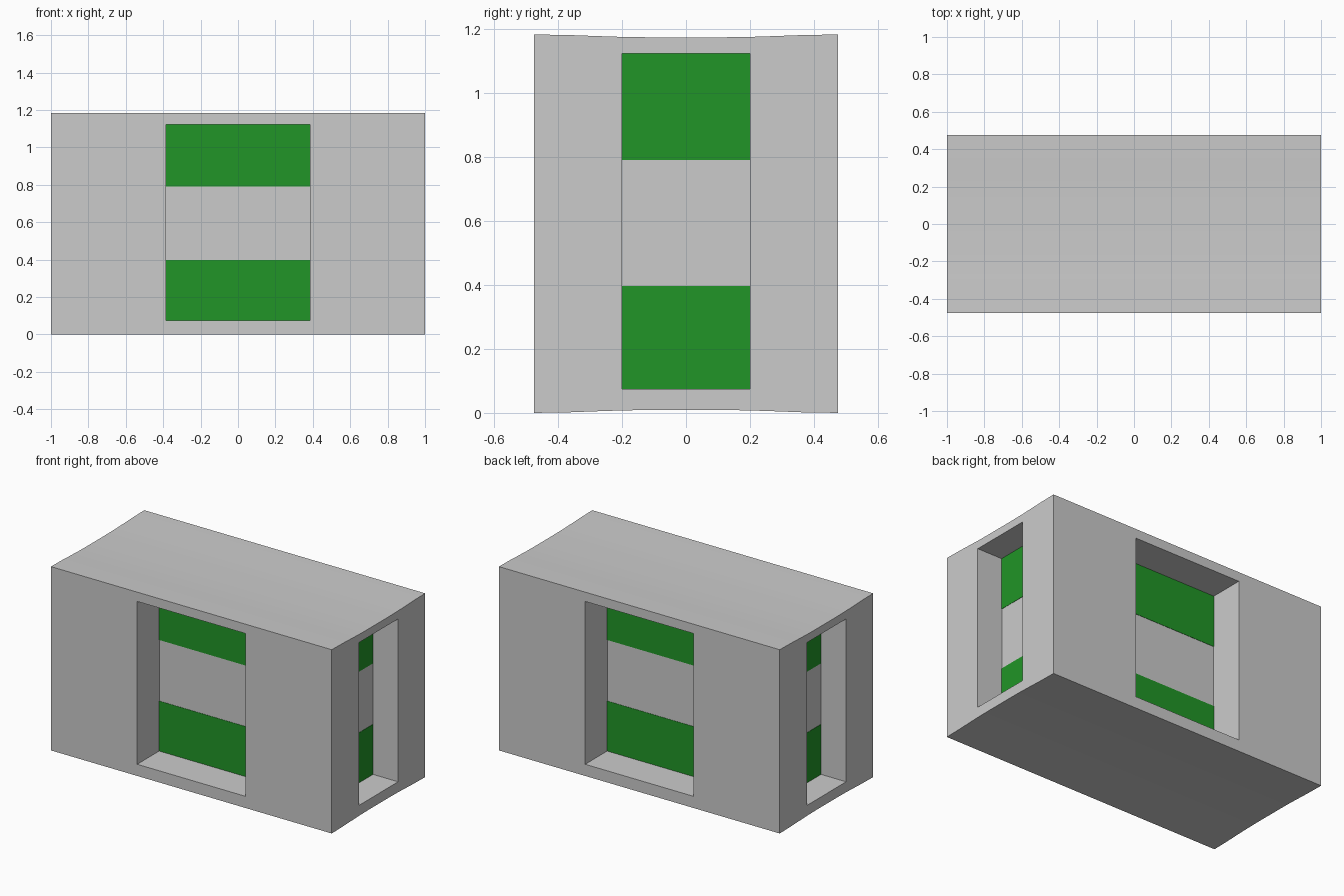
import bpy, bmesh
from mathutils import Vector

if "Cube" in bpy.data.objects:
    bpy.data.objects.remove(bpy.data.objects["Cube"])

HX, HY = 1.0, 0.475          # half length and half depth
FX, FY = 0.385, 0.25         # front/back recess: half width, y of its floor
SX, SY = 0.82, 0.20          # side recess: x of its floor, half width
Z0, Z1 = 0.075, 1.123        # recess bottom and top
GREEN_BANDS = [(Z0, 0.397), (0.79, Z1)]


def add_object(name, bm):
    bmesh.ops.recalc_face_normals(bm, faces=bm.faces)
    mesh = bpy.data.meshes.new(name)
    bm.to_mesh(mesh)
    bm.free()
    obj = bpy.data.objects.new(name, mesh)
    bpy.context.collection.objects.link(obj)
    return obj


def add_box(bm, lo, hi):
    lo, hi = Vector(lo), Vector(hi)
    size, mid = hi - lo, (lo + hi) / 2
    for v in bmesh.ops.create_cube(bm, size=1)["verts"]:
        v.co = Vector(a * b for a, b in zip(v.co, size)) + mid


def four_sides(bm, z0, z1, front, side):
    """Boxes on all four sides; front and side give the outward ranges."""
    for s in (-1, 1):
        ya, yb = sorted(s * v for v in front)
        xa, xb = sorted(s * v for v in side)
        add_box(bm, (-FX, ya, z0), (FX, yb, z1))
        add_box(bm, (xa, -SY, z0), (xb, SY, z1))


# Body: long block with slightly dished top and bottom
half = [(HY, 0.0), (0.36, 0.002), (0.28, 0.005), (0.19, 0.008), (0.1, 0.009)]
dish = half + [(-y, d) for y, d in reversed(half)]
profile = [(y, d) for y, d in dish] + [(y, 1.183 - d) for y, d in reversed(dish)]
bm = bmesh.new()
face = bm.faces.new([bm.verts.new((-HX, y, z)) for y, z in profile])
ext = bmesh.ops.extrude_face_region(bm, geom=[face])["geom"]
bmesh.ops.translate(bm, vec=(2 * HX, 0, 0),
                    verts=[g for g in ext if isinstance(g, bmesh.types.BMVert)])
body = add_object("body", bm)

# Recesses cut into all four sides
bm = bmesh.new()
four_sides(bm, Z0, Z1, (FY, 0.6), (SX, 1.2))
cutter = add_object("recess_cutter", bm)
cutter.hide_render = True
mod = body.modifiers.new("recesses", 'BOOLEAN')
mod.operation, mod.solver, mod.object = 'DIFFERENCE', 'EXACT', cutter
bpy.context.view_layer.objects.active = body
body.select_set(True)
bpy.ops.object.modifier_apply(modifier=mod.name)
bpy.data.objects.remove(cutter)
bpy.ops.object.shade_smooth_by_angle()

# Green bands on the recess floors
green = bpy.data.materials.new("green")
green.diffuse_color = (0.015, 0.30, 0.02, 1)
green.use_nodes = True
green.node_tree.nodes["Principled BSDF"].inputs["Base Color"].default_value = green.diffuse_color
for name, (z0, z1) in zip(("lower_green_panels", "upper_green_panels"), GREEN_BANDS):
    bm = bmesh.new()
    four_sides(bm, z0, z1, (FY - 0.002, FY + 0.002), (SX - 0.002, SX + 0.002))
    add_object(name, bm).data.materials.append(green)
